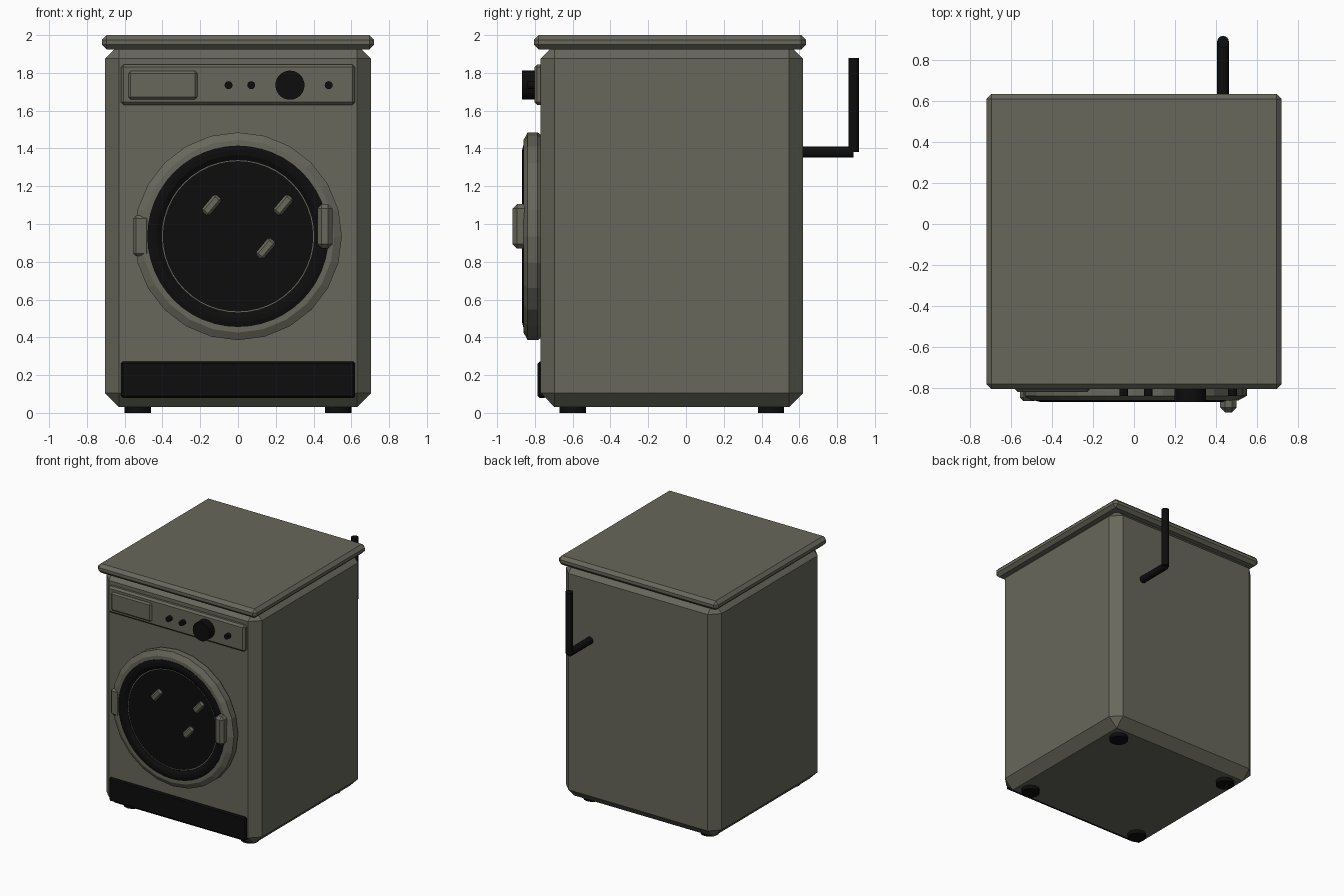
import bpy, bmesh, math
from mathutils import Matrix, Vector

if "Cube" in bpy.data.objects:
    bpy.data.objects.remove(bpy.data.objects["Cube"])


def material(name, rgb):
    m = bpy.data.materials.new(name)
    m.diffuse_color = (*rgb, 1)
    m.use_nodes = True
    m.node_tree.nodes["Principled BSDF"].inputs["Base Color"].default_value = m.diffuse_color
    return m


GREY = material("warm grey", (0.135, 0.135, 0.105))
BLACK = material("black", (0.004, 0.004, 0.004))


def finish(name, bm, mat):
    bmesh.ops.recalc_face_normals(bm, faces=bm.faces[:])
    me = bpy.data.meshes.new(name)
    bm.to_mesh(me)
    bm.free()
    me.materials.append(mat)
    ob = bpy.data.objects.new(name, me)
    bpy.context.collection.objects.link(ob)
    return ob


def box(name, x, y, z, mat, bevel=0.0, turn=0.0):
    """Box from (min, max) ranges, turned about its own y axis, with chamfered edges."""
    bm = bmesh.new()
    bmesh.ops.create_cube(bm, size=1)
    size = [r[1] - r[0] for r in (x, y, z)]
    mid = Vector([(r[0] + r[1]) / 2 for r in (x, y, z)])
    bmesh.ops.scale(bm, vec=size, verts=bm.verts)
    if bevel:
        bmesh.ops.bevel(bm, geom=bm.edges[:], offset=bevel, segments=1,
                        affect='EDGES', profile=0.5)
    bmesh.ops.transform(bm, matrix=Matrix.Translation(mid) @ Matrix.Rotation(turn, 4, 'Y'),
                        verts=bm.verts)
    return finish(name, bm, mat)


def rod(name, a, b, r, mat, sides=24):
    """Cylinder between two points."""
    a, b = Vector(a), Vector(b)
    d = b - a
    bm = bmesh.new()
    bmesh.ops.create_cone(bm, cap_ends=True, segments=sides, radius1=r, radius2=r, depth=d.length)
    rot = Vector((0, 0, 1)).rotation_difference(d).to_matrix().to_4x4()
    bmesh.ops.transform(bm, matrix=Matrix.Translation((a + b) / 2) @ rot, verts=bm.verts)
    return finish(name, bm, mat)


def ring(name, profile, sides, mat, cz=0.935):
    """Closed (radius, y) profile swept round the door axis."""
    bm = bmesh.new()
    loops = []
    for i in range(sides):
        t = 2 * math.pi * i / sides
        loops.append([bm.verts.new((r * math.sin(t), y, cz + r * math.cos(t))) for r, y in profile])
    n = len(profile)
    for i in range(sides):
        p, q = loops[i], loops[(i + 1) % sides]
        for k in range(n):
            bm.faces.new((p[k], q[k], q[(k + 1) % n], p[(k + 1) % n]))
    return finish(name, bm, mat)


# cabinet and worktop
box("cabinet", (-0.705, 0.705), (-0.77, 0.62), (0.03, 1.95), GREY, 0.075)
box("worktop", (-0.72, 0.72), (-0.805, 0.635), (1.925, 2.0), GREY, 0.025)

# control panel, detergent drawer, buttons and dial
box("control_panel", (-0.62, 0.62), (-0.803, -0.75), (1.63, 1.845), GREY, 0.015)
box("detergent_drawer", (-0.58, -0.215), (-0.818, -0.78), (1.66, 1.81), GREY, 0.012)
for i, x in enumerate((-0.05, 0.07, 0.48)):
    rod(f"button_{i + 1}", (x, -0.78, 1.735), (x, -0.838, 1.735), 0.021, BLACK, 16)
rod("dial", (0.275, -0.79, 1.735), (0.275, -0.868, 1.735), 0.077, BLACK, 32)

# door: faceted rim, black gasket, thin trim line and dark glass
ring("door_rim", [(0.535, -0.765), (0.55, -0.785), (0.55, -0.838), (0.51, -0.86),
                  (0.46, -0.86), (0.44, -0.80), (0.44, -0.765)], 24, GREY)
ring("door_gasket", [(0.48, -0.80), (0.48, -0.862), (0.455, -0.868), (0.43, -0.866),
                     (0.403, -0.85), (0.403, -0.80)], 48, BLACK)
ring("glass_trim", [(0.404, -0.80), (0.404, -0.847), (0.398, -0.847), (0.398, -0.80)], 48, GREY)
rod("door_glass", (0, -0.78, 0.935), (0, -0.846, 0.935), 0.399, BLACK, 48)

# small slanted bars on the glass
for i, (x, z) in enumerate(((-0.14, 1.10), (0.24, 1.10), (0.147, 0.87))):
    box(f"glass_bar_{i + 1}", (x - 0.026, x + 0.026), (-0.864, -0.83), (z - 0.058, z + 0.058),
        GREY, 0.012, math.radians(40))

# hinge and door handle
box("door_hinge", (-0.555, -0.47), (-0.862, -0.765), (0.83, 1.045), GREY, 0.015)
box("door_handle", (0.42, 0.50), (-0.918, -0.83), (0.87, 1.105), GREY, 0.023)

# kick plate
box("kick_plate", (-0.62, 0.62), (-0.785, -0.74), (0.08, 0.272), BLACK, 0.01)

# feet
for sx in (-1, 1):
    for y in (-0.60, 0.45):
        side = "left" if sx < 0 else "right"
        end = "front" if y < 0 else "back"
        rod(f"{end}_{side}_foot", (sx * 0.53, y, 0), (sx * 0.53, y, 0.06), 0.07, BLACK, 24)

# drain hose at the back
rod("hose_outlet", (0.434, 0.58, 1.38), (0.434, 0.888, 1.38), 0.029, BLACK, 16)
rod("hose_riser", (0.434, 0.888, 1.38), (0.434, 0.888, 1.88), 0.029, BLACK, 16)
